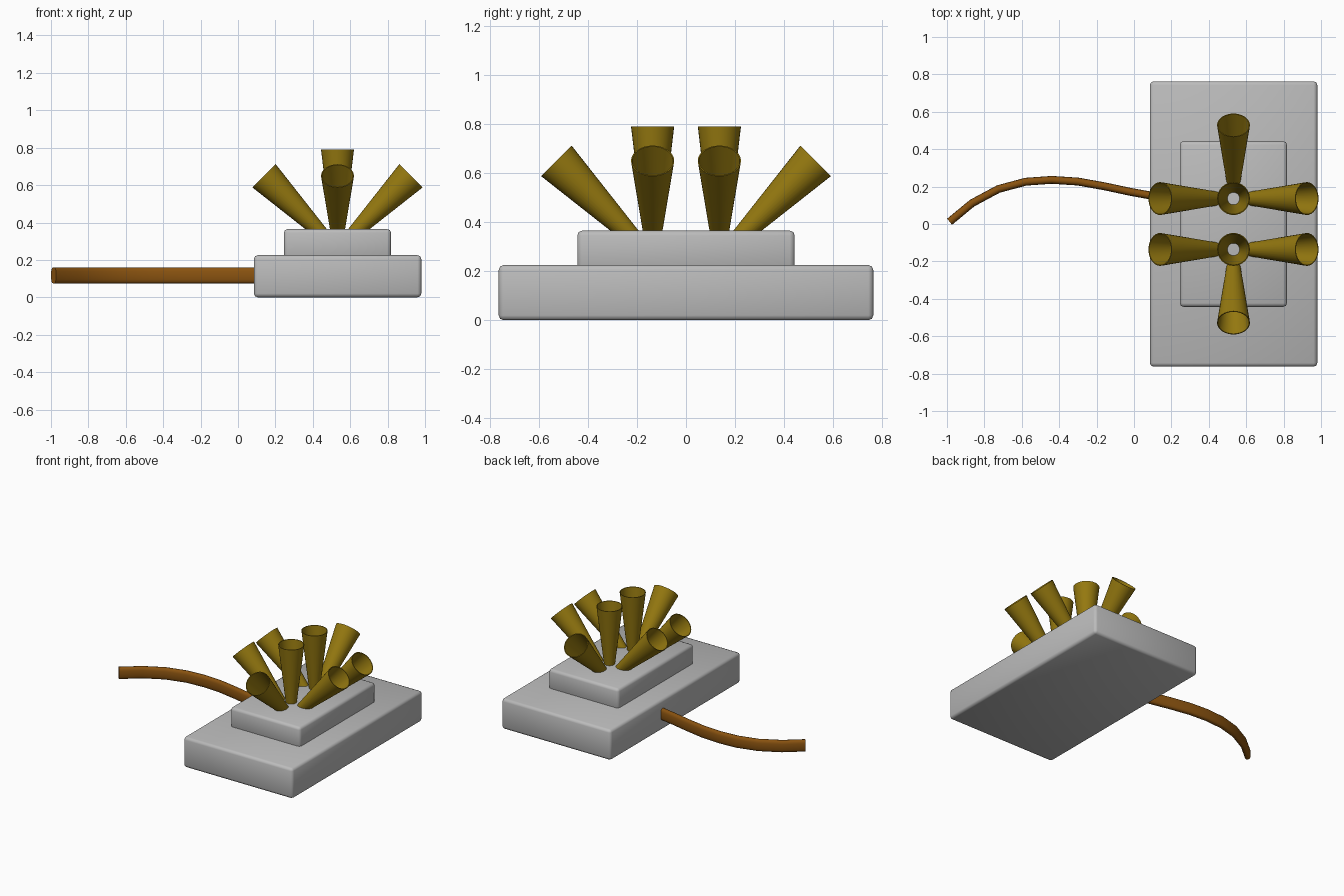
import bpy, bmesh, math
from mathutils import Vector, Matrix

if "Cube" in bpy.data.objects:
    bpy.data.objects.remove(bpy.data.objects["Cube"])


def material(name, rgb):
    m = bpy.data.materials.new(name)
    m.diffuse_color = (*rgb, 1)
    m.use_nodes = True
    m.node_tree.nodes["Principled BSDF"].inputs["Base Color"].default_value = m.diffuse_color
    return m


GREY = material("light_grey", (0.50, 0.50, 0.50))
GOLD = material("dark_gold", (0.30, 0.19, 0.005))
BROWN = material("cable_brown", (0.25, 0.085, 0.005))


def finish(name, bm, mat, angle=40):
    bmesh.ops.recalc_face_normals(bm, faces=bm.faces)
    me = bpy.data.meshes.new(name)
    bm.to_mesh(me)
    bm.free()
    me.materials.append(mat)
    ob = bpy.data.objects.new(name, me)
    bpy.context.collection.objects.link(ob)
    bpy.ops.object.select_all(action='DESELECT')
    ob.select_set(True)
    bpy.context.view_layer.objects.active = ob
    bpy.ops.object.shade_smooth_by_angle(angle=math.radians(angle))
    return ob


# Stepped base slabs with softly bevelled edges
def slab(name, lo, hi):
    lo, hi = Vector(lo), Vector(hi)
    bm = bmesh.new()
    bmesh.ops.create_cube(bm, size=1, matrix=Matrix.Translation((lo + hi) / 2)
                          @ Matrix.Diagonal((*(hi - lo), 1)))
    bmesh.ops.bevel(bm, geom=bm.edges[:], offset=0.02, segments=2,
                    profile=0.5, affect='EDGES')
    finish(name, bm, GREY, 60)


slab("lower_base", (0.085, -0.763, 0), (0.98, 0.763, 0.225))
slab("upper_base", (0.245, -0.443, 0.20), (0.818, 0.443, 0.365))


# Thin-walled horns, open at the wide end: profile is (radius, height)
def horn(name, y, axis, angle):
    profile = [(0.022, 0), (0.088, 0.555), (0.083, 0.555), (0.019, 0.012)]
    bm = bmesh.new()
    n = 32
    rings = [[bm.verts.new((r * math.cos(2 * math.pi * i / n),
                            r * math.sin(2 * math.pi * i / n), h))
              for i in range(n)] for r, h in profile]
    for a, b in zip(rings, rings[1:]):
        for i in range(n):
            j = (i + 1) % n
            bm.faces.new((a[i], a[j], b[j], b[i]))
    bm.faces.new(rings[0])
    bm.faces.new(rings[-1])
    bm.transform(Matrix.Translation((0.532, y, pivot_z(angle)))
                 @ Matrix.Rotation(math.radians(angle), 4, axis))
    finish(name, bm, GOLD)


def pivot_z(angle):
    return 0.235 if angle == 0 else 0.257


for s, side in ((1, "back"), (-1, "front")):
    y = 0.136 * s
    horn(side + "_upright_horn", y, 'X', 0)
    horn(side + "_left_horn", y, 'Y', -45)
    horn(side + "_right_horn", y, 'Y', 45)
    horn(side + "_outer_horn", y, 'X', -45 * s)

# Flat cable swept along a curved path at constant height
path = [Vector((x, y, 0.117)) for x, y in (
    (-0.986, 0.012), (-0.865, 0.112), (-0.725, 0.187), (-0.58, 0.226),
    (-0.44, 0.236), (-0.30, 0.227), (-0.16, 0.202), (-0.02, 0.172),
    (0.09, 0.152), (0.25, 0.135))]
bm = bmesh.new()
rings, n = [], 16
for k, p in enumerate(path):
    t = (path[min(k + 1, len(path) - 1)] - path[max(k - 1, 0)]).normalized()
    side = Vector((-t.y, t.x, 0))
    ring = []
    for i in range(n):
        c, s = (f(2 * math.pi * i / n) for f in (math.cos, math.sin))
        u = math.copysign(abs(c) ** 0.7, c) * 0.021
        v = math.copysign(abs(s) ** 0.7, s) * 0.043
        ring.append(bm.verts.new(p + side * u + Vector((0, 0, v))))
    rings.append(ring)
for a, b in zip(rings, rings[1:]):
    for i in range(n):
        j = (i + 1) % n
        bm.faces.new((a[i], a[j], b[j], b[i]))
bm.faces.new(rings[0])
bm.faces.new(rings[-1])
finish("cable", bm, BROWN)
